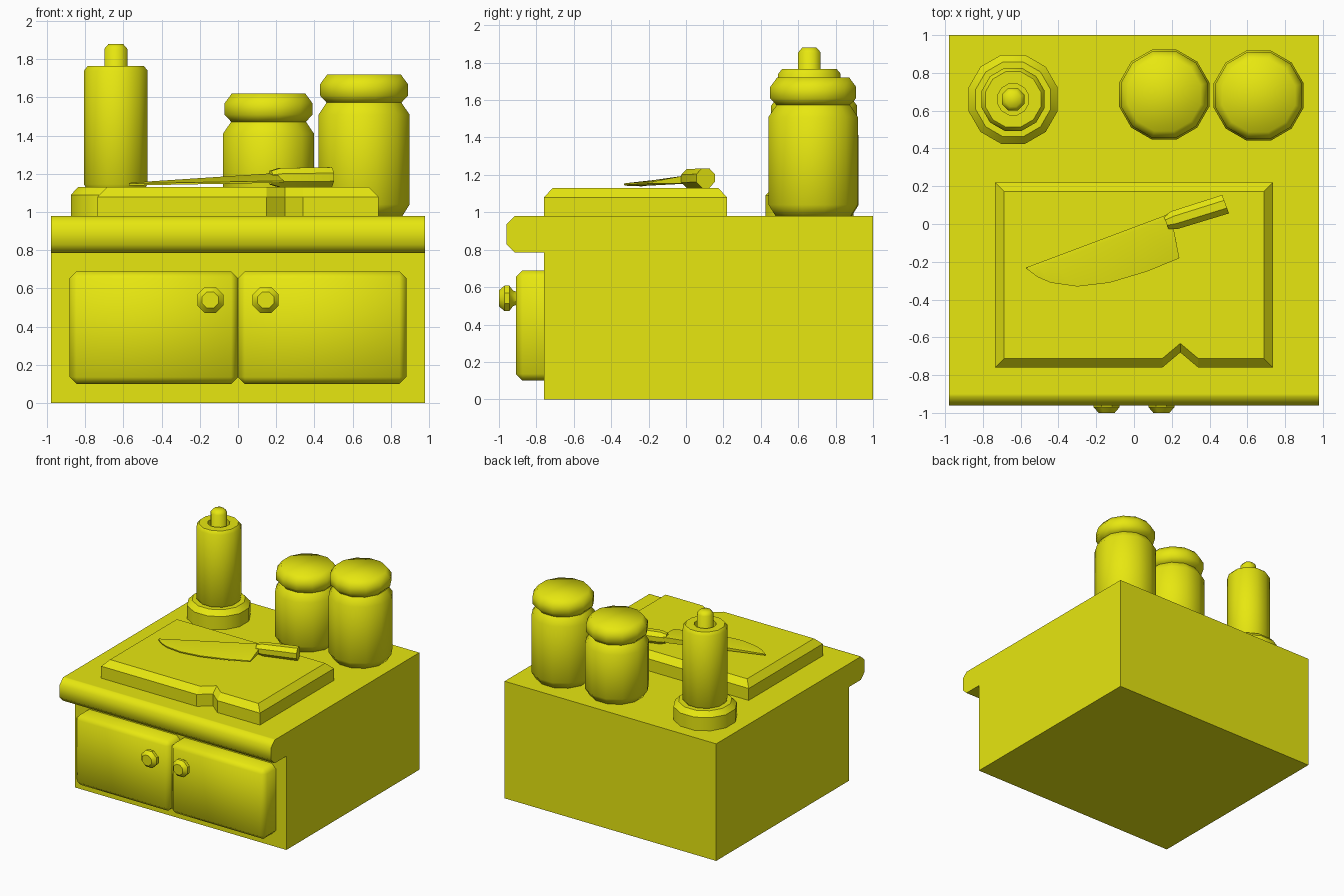
import bpy, bmesh, math
from mathutils import Vector

cube = bpy.data.objects.get("Cube")
if cube:
    bpy.data.objects.remove(cube, do_unlink=True)

YELLOW = (0.8, 0.8, 0.005, 1)
mat = bpy.data.materials.new("yellow")
mat.use_nodes = True
mat.diffuse_color = YELLOW
mat.node_tree.nodes["Principled BSDF"].inputs["Base Color"].default_value = YELLOW


def finish(name, bm, angle=50):
    """Turn a bmesh into a coloured object, smooth below the angle."""
    bmesh.ops.recalc_face_normals(bm, faces=bm.faces)
    mesh = bpy.data.meshes.new(name)
    bm.to_mesh(mesh)
    bm.free()
    mesh.materials.append(mat)
    obj = bpy.data.objects.new(name, mesh)
    bpy.context.collection.objects.link(obj)
    bpy.ops.object.select_all(action='DESELECT')
    obj.select_set(True)
    bpy.context.view_layer.objects.active = obj
    if angle:
        bpy.ops.object.shade_smooth_by_angle(angle=math.radians(angle))
    return obj


def loft(name, rings, angle=50, closed=False):
    """Skin equal-length rings of points, capping the ends unless closed."""
    bm = bmesh.new()
    loops = [[bm.verts.new(p) for p in ring] for ring in rings]
    pairs = list(zip(loops, loops[1:]))
    if closed:
        pairs.append((loops[-1], loops[0]))
    else:
        bm.faces.new(loops[0])
        bm.faces.new(loops[-1])
    for a, b in pairs:
        for i in range(len(a)):
            j = (i + 1) % len(a)
            bm.faces.new((a[i], a[j], b[j], b[i]))
    return finish(name, bm, angle)


def turned(name, centre, profile, sides=12, axis='Z', **kw):
    """Turn a (radius, height) profile about a vertical or front-back axis."""
    rings = []
    for r, h in profile:
        ring = []
        for i in range(sides):
            t = 2 * math.pi * (i + 0.5) / sides
            u, v = r * math.cos(t), r * math.sin(t)
            off = (u, v, h) if axis == 'Z' else (u, h, v)
            ring.append(Vector(centre) + Vector(off))
        rings.append(ring)
    return loft(name, rings, **kw)


# Cabinet with overhanging rounded counter edge
section = [(-0.76, 0), (1, 0), (1, 0.98), (-0.90, 0.98), (-0.915, 0.98), (-0.96, 0.935),
           (-0.96, 0.83), (-0.915, 0.785), (-0.90, 0.785), (-0.76, 0.785)]
loft("cabinet", [[(x, y, z) for y, z in section] for x in (-0.98, 0.98)])

# Doors and knobs
for side, s in (("left", 1), ("right", -1)):
    bm = bmesh.new()
    bmesh.ops.create_cube(bm, size=1)
    for v in bm.verts:
        v.co = (s * 0.441 + v.co.x * 0.882, -0.825 + v.co.y * 0.17, 0.395 + v.co.z * 0.59)
    edges = [e for e in bm.edges if min(v.co.y for v in e.verts) < -0.9]
    bmesh.ops.bevel(bm, geom=edges, offset=0.036, segments=1, affect='EDGES')
    finish(side + "_door", bm)
    turned(side + "_knob", (s * 0.145, 0, 0.54),
           [(0.035, -0.90), (0.045, -0.925), (0.074, -0.945), (0.074, -0.97), (0.046, -1)],
           sides=8, axis='Y', angle=40)

# Chopping board with a notch in its front edge
def board_ring(inset, z):
    x, front, back = 0.735 - inset, -0.76 + inset, 0.22 - inset
    return [(-x, front, z), (0.15, front, z), (0.245, front + 0.08, z),
            (0.34, front, z), (x, front, z), (x, back, z), (-x, back, z)]

loft("chopping_board", [board_ring(0, 0.975), board_ring(0, 1.08), board_ring(0.048, 1.13)], angle=0)

# Knife blade: thick spine tapering to a curved cutting edge
edge = [(-0.57, -0.235), (-0.51, -0.28), (-0.44, -0.31), (-0.30, -0.33),
        (-0.13, -0.31), (0.07, -0.25), (0.24, -0.18)]
rings = []
for i, (x, y) in enumerate(edge):
    t = (x + 0.57) / 0.81
    sx = -0.57 + t * 0.76
    sy = -0.23 + (sx + 0.57) * 0.375
    lift = 1.145 + 0.015 * t
    top = 1.152 + 0.05 * t
    rings.append([(sx, sy, top), (sx + 0.008, sy - 0.02 * min(1, t * 8), top + 0.002),
                  (x, y - 0.001, lift + 0.004), (x, y, lift - 0.006), (sx, sy - 0.001, lift - 0.004)])
loft("knife_blade", rings, angle=35)

# Knife handle: eight-sided bar along the spine
start, end = Vector((0.17, 0.007, 1.18)), Vector((0.485, 0.105, 1.183))
across = Vector((-0.35, 0.94, 0))
rings = []
for t, r in ((0, 0.036), (0.15, 0.05), (1, 0.052)):
    c = start.lerp(end, t)
    rings.append([c + across * r * 1.08 * math.cos(a) + Vector((0, 0, r * 1.08 * math.sin(a)))
                  for a in (math.pi * (k + 0.5) / 4 for k in range(8))])
loft("knife_handle", rings, angle=35)

# Storage jars with lids
for name, x, y, rim in (("short_jar", 0.16, 0.685, 1.47), ("tall_jar", 0.66, 0.68, 1.57)):
    turned(name, (x, y, 0),
           [(0.205, 0.975), (0.247, 1.04), (0.247, rim - 0.06), (0.205, rim), (0.195, rim + 0.01)],
           angle=60)
    turned(name + "_lid", (x, y, 0),
           [(0.2, rim), (0.238, rim + 0.04), (0.238, rim + 0.10), (0.2, rim + 0.15)], angle=60)

# Paper roll on a stand
X, Y = -0.64, 0.66
turned("roll_stand", (X, Y, 0), [(0.244, 0.975), (0.244, 1.09), (0.205, 1.13)], angle=40)
turned("paper_roll", (X, Y, 0),
       [(0.085, 1.12), (0.155, 1.12), (0.173, 1.145), (0.173, 1.74), (0.152, 1.765), (0.085, 1.765)],
       closed=True, angle=40)
turned("roll_rod", (X, Y, 0), [(0.065, 1.12), (0.065, 1.855), (0.042, 1.88)], sides=8, angle=50)
